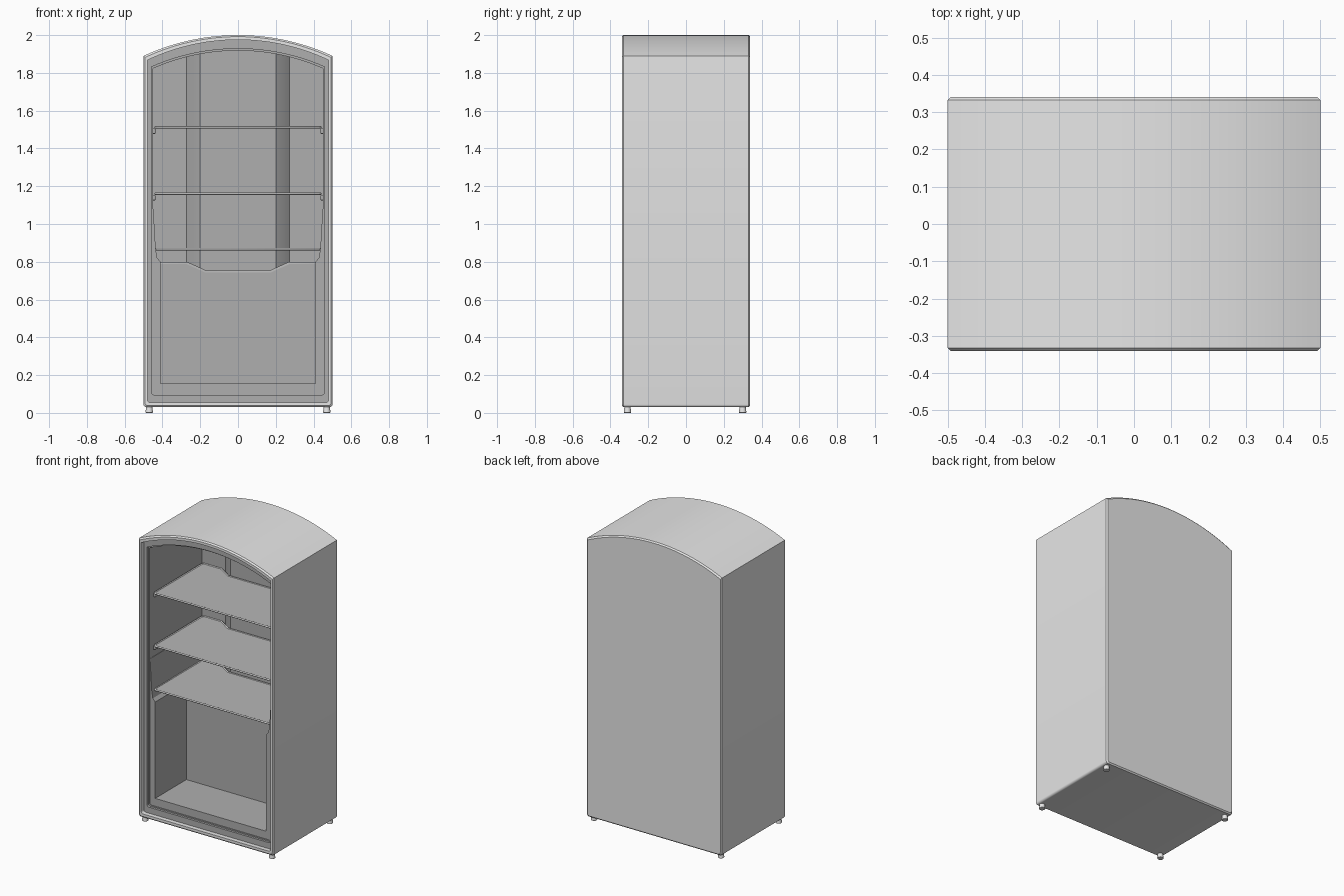
import bpy, bmesh, math

cube = bpy.data.objects.get("Cube")
if cube:
    bpy.data.objects.remove(cube)


def material(name, value):
    m = bpy.data.materials.new(name)
    m.use_nodes = True
    colour = (value, value, value, 1)
    m.diffuse_color = colour
    m.node_tree.nodes["Principled BSDF"].inputs["Base Color"].default_value = colour
    return m


shell = material("light_grey_shell", 0.8)
liner = material("grey_liner", 0.43)
glass = material("grey_shelf", 0.47)


def finish(bm, name, mats, bevel=0):
    bmesh.ops.recalc_face_normals(bm, faces=bm.faces)
    mesh = bpy.data.meshes.new(name)
    bm.to_mesh(mesh)
    bm.free()
    for m in mats:
        mesh.materials.append(m)
    ob = bpy.data.objects.new(name, mesh)
    bpy.context.collection.objects.link(ob)
    if bevel:
        mod = ob.modifiers.new("rounded_edges", 'BEVEL')
        mod.width, mod.segments, mod.limit_method = bevel, 3, 'ANGLE'
    bpy.ops.object.select_all(action='DESELECT')
    ob.select_set(True)
    bpy.context.view_layer.objects.active = ob
    bpy.ops.object.shade_smooth_by_angle(angle=math.radians(32))
    return ob


def prism(name, points, start, end, axis, mat, bevel=0):
    """Extrude a 2D outline: axis 'y' takes (x, z) points, axis 'z' takes (x, y)."""
    place = (lambda p, d: (p[0], d, p[1])) if axis == 'y' else (lambda p, d: (p[0], p[1], d))
    bm = bmesh.new()
    face = bm.faces.new([bm.verts.new(place(p, start)) for p in points])
    moved = bmesh.ops.extrude_face_region(bm, geom=[face])["geom"]
    shift = place((0, 0), end - start)
    bmesh.ops.translate(bm, vec=shift, verts=[v for v in moved if isinstance(v, bmesh.types.BMVert)])
    return finish(bm, name, [mat], bevel)


def box(name, x, y, z, mat, bevel=0):
    outline = [(x[0], z[0]), (x[1], z[0]), (x[1], z[1]), (x[0], z[1])]
    return prism(name, outline, y[0], y[1], 'y', mat, bevel)


def arch_profile(half, bottom, side, peak, steps=28, corner=0.015):
    """Cabinet outline: rounded lower corners, straight sides, arched top."""
    rise = peak - side
    radius = (half * half + rise * rise) / (2 * rise)
    sweep = math.asin(half / radius)
    pts = []
    for sign, order in ((-1, range(5)), (1, range(4, -1, -1))):
        for i in order:
            a = i * math.pi / 8
            pts.append((sign * (half - corner + corner * math.cos(a)),
                        bottom + corner - corner * math.sin(a)))
    for i in range(steps + 1):
        a = sweep - 2 * sweep * i / steps
        pts.append((radius * math.sin(a), peak - radius + radius * math.cos(a)))
    return pts


# Cabinet: one skin from the back panel, around the lip and into the cavity
OUTER = (0.5, 0.03, 1.89, 2.0)
ROUNDED = (0.492, 0.038, 1.882, 1.992)
LIP = (0.48, 0.055, 1.867, 1.975)
FRAME = (0.458, 0.095, 1.832, 1.928)
CAVITY = (0.45, 0.103, 1.823, 1.918)
rings = [(ROUNDED, 0.34, shell), (OUTER, 0.332, shell), (OUTER, -0.332, shell),
         (ROUNDED, -0.34, shell), (LIP, -0.34, shell), (LIP, -0.31, liner),
         (FRAME, -0.31, liner), (FRAME, -0.295, liner), (CAVITY, -0.295, liner),
         (CAVITY, 0.26, liner)]
bm = bmesh.new()
loops = [[bm.verts.new((x, y, z)) for x, z in arch_profile(*size)] for size, y, _ in rings]
bm.faces.new(loops[0])
bm.faces.new(loops[-1]).material_index = 1
for i in range(len(loops) - 1):
    a, b = loops[i], loops[i + 1]
    for j in range(len(a)):
        k = (j + 1) % len(a)
        f = bm.faces.new((a[j], a[k], b[k], b[j]))
        f.material_index = int(rings[i][2] == liner)
finish(bm, "cabinet", [shell, liner])

# Raised air duct on the rear wall of the cavity
prism("rear_duct", [(-0.28, 0.27), (-0.27, 0.255), (-0.2, 0.205), (0.2, 0.205),
                    (0.27, 0.255), (0.28, 0.27)], 0.7, 1.925, 'z', liner)

# Thick lower liner: floor, side walls and rear housing with a dip
box("lower_floor", (-0.452, 0.452), (-0.29, 0.262), (0.1, 0.155), liner)
side = [(0.41, 0.11), (0.455, 0.11), (0.455, 1.08), (0.448, 1.08),
        (0.436, 0.87), (0.428, 0.82), (0.41, 0.8)]
for name, sign in (("left", 1), ("right", -1)):
    prism(name + "_lower_wall", [(sign * x, z) for x, z in side], -0.29, 0.262, 'y', liner)
half_top = [(0.43, 0.8), (0.27, 0.8), (0.17, 0.755)]
prism("rear_housing", [(-0.43, 0.11), (0.43, 0.11)] + half_top
      + [(-x, z) for x, z in reversed(half_top)], 0.04, 0.27, 'y', liner, 0.012)

# Shelves: notched plate, rounded trim and side rails
half_shelf = [(0.425, -0.265), (0.437, -0.253), (0.437, 0.243), (0.425, 0.253),
              (0.3, 0.253), (0.21, 0.195)]
outline = half_shelf + [(-x, y) for x, y in reversed(half_shelf)]
for level, z in (("upper", 1.512), ("middle", 1.16), ("lower", 0.867)):
    prism(level + "_shelf", outline, z - 0.003, z + 0.002, 'z', glass)
    curve = bpy.data.curves.new(level + "_shelf_trim", 'CURVE')
    curve.dimensions = '3D'
    curve.bevel_depth, curve.bevel_resolution = 0.006, 2
    spline = curve.splines.new('POLY')
    spline.points.add(len(outline) - 1)
    spline.use_cyclic_u = True
    for point, (x, y) in zip(spline.points, outline):
        point.co = (x, y, z, 1)
    curve.materials.append(shell)
    bpy.context.collection.objects.link(bpy.data.objects.new(level + "_shelf_trim", curve))
    for name, sign in (("left", 1), ("right", -1)):
        xs = sorted((sign * 0.437, sign * 0.455))
        box(f"{level}_{name}_rail", xs, (-0.25, 0.25), (z - 0.035, z - 0.006), liner, 0.005)

# Feet
for xname, x in (("left", 0.47), ("right", -0.47)):
    for yname, y in (("front", -0.31), ("back", 0.3)):
        bm = bmesh.new()
        bmesh.ops.create_cone(bm, cap_ends=True, segments=20, radius1=0.02,
                              radius2=0.016, depth=0.035)
        bmesh.ops.translate(bm, vec=(x, y, 0.0175), verts=bm.verts)
        finish(bm, f"{yname}_{xname}_foot", [shell], 0.004)
